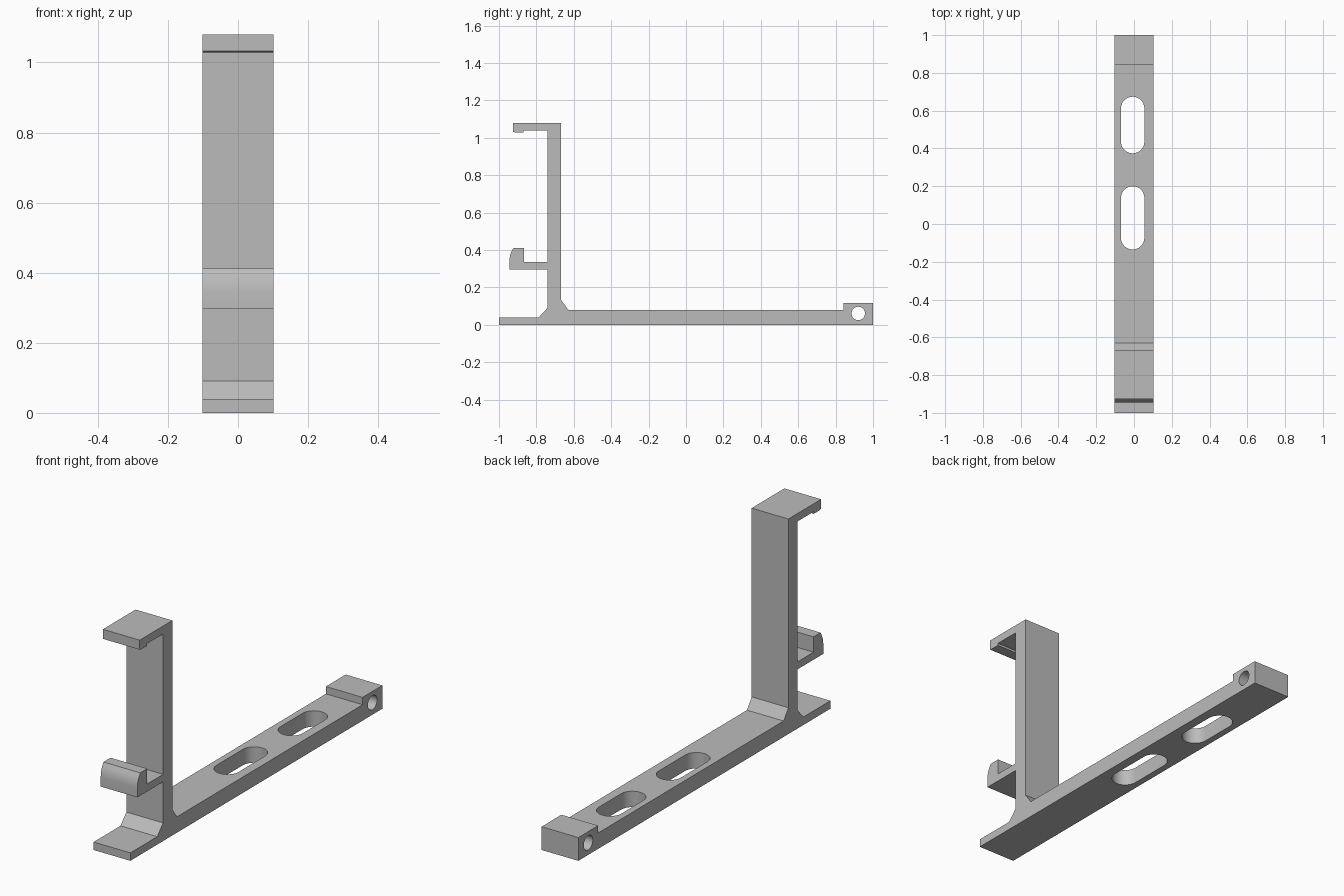
import bpy, bmesh, math
from mathutils import Matrix, Vector

cube = bpy.data.objects.get("Cube")
if cube:
    bpy.data.objects.remove(cube, do_unlink=True)

HALF_WIDTH = 0.102

grey = bpy.data.materials.new("plain grey")
grey.use_nodes = True
colour = (0.5, 0.5, 0.5, 1)
grey.diffuse_color = colour
grey.node_tree.nodes["Principled BSDF"].inputs["Base Color"].default_value = colour


def prism(name, outline, axis, low, high):
    """Extrude a closed outline along x (points are y, z) or z (points are x, y)."""
    def place(a, b, h):
        return Vector((h, a, b)) if axis == "x" else Vector((a, b, h))
    bm = bmesh.new()
    face = bm.faces.new([bm.verts.new(place(a, b, low)) for a, b in outline])
    grown = bmesh.ops.extrude_face_region(bm, geom=[face])["geom"]
    moved = [v for v in grown if isinstance(v, bmesh.types.BMVert)]
    bmesh.ops.translate(bm, vec=place(0, 0, high - low), verts=moved)
    bmesh.ops.recalc_face_normals(bm, faces=bm.faces[:])
    mesh = bpy.data.meshes.new(name)
    bm.to_mesh(mesh)
    bm.free()
    mesh.materials.append(grey)
    obj = bpy.data.objects.new(name, mesh)
    bpy.context.collection.objects.link(obj)
    return obj


def arc(cx, cy, r, start, end, steps):
    angles = [math.radians(start + (end - start) * i / steps) for i in range(steps + 1)]
    return [(cx + r * math.cos(a), cy + r * math.sin(a)) for a in angles]


# Side profile, running anticlockwise from the front toe
base = [(-1, 0), (1, 0), (1, 0.117), (0.843, 0.117), (0.843, 0.08)]
upright_back = [(-0.629, 0.08), (-0.667, 0.132), (-0.667, 1.08)]
top_hook = [(-0.926, 1.08), (-0.926, 1.032), (-0.915, 1.029), (-0.868, 1.029),
            (-0.868, 1.04), (-0.74, 1.04)]
lower_hook = [(-0.74, 0.335), (-0.866, 0.335), (-0.866, 0.412), (-0.922, 0.412),
              (-0.933, 0.392), (-0.941, 0.372), (-0.944, 0.345), (-0.944, 0.297), (-0.74, 0.297)]
toe = [(-0.74, 0.091), (-0.787, 0.04), (-1, 0.04)]
bracket = prism("bracket", base + upright_back + top_hook + lower_hook + toe,
                "x", -HALF_WIDTH, HALF_WIDTH)

# Cutters: two mounting slots and the cross hole in the end block
SLOT_X, SLOT_R = -0.007, 0.062


def slot(name, y0, y1):
    ends = arc(SLOT_X, y1 - SLOT_R, SLOT_R, 0, 180, 16) + arc(SLOT_X, y0 + SLOT_R, SLOT_R, 180, 360, 16)
    return prism(name, ends, "z", -0.1, 0.25)


cutters = [slot("front_slot_cutter", -0.135, 0.2),
           slot("rear_slot_cutter", 0.374, 0.674),
           prism("cross_hole_cutter", arc(0.921, 0.061, 0.036, 0, 360, 32)[:-1], "x", -0.3, 0.3)]

bpy.context.view_layer.objects.active = bracket
bracket.select_set(True)
for cutter in cutters:
    cutter.hide_render = True
    mod = bracket.modifiers.new(cutter.name, "BOOLEAN")
    mod.operation = "DIFFERENCE"
    mod.solver = "EXACT"
    mod.object = cutter
    bpy.ops.object.modifier_apply(modifier=mod.name)
    bpy.data.objects.remove(cutter, do_unlink=True)

bpy.ops.object.shade_smooth_by_angle(angle=math.radians(24))
